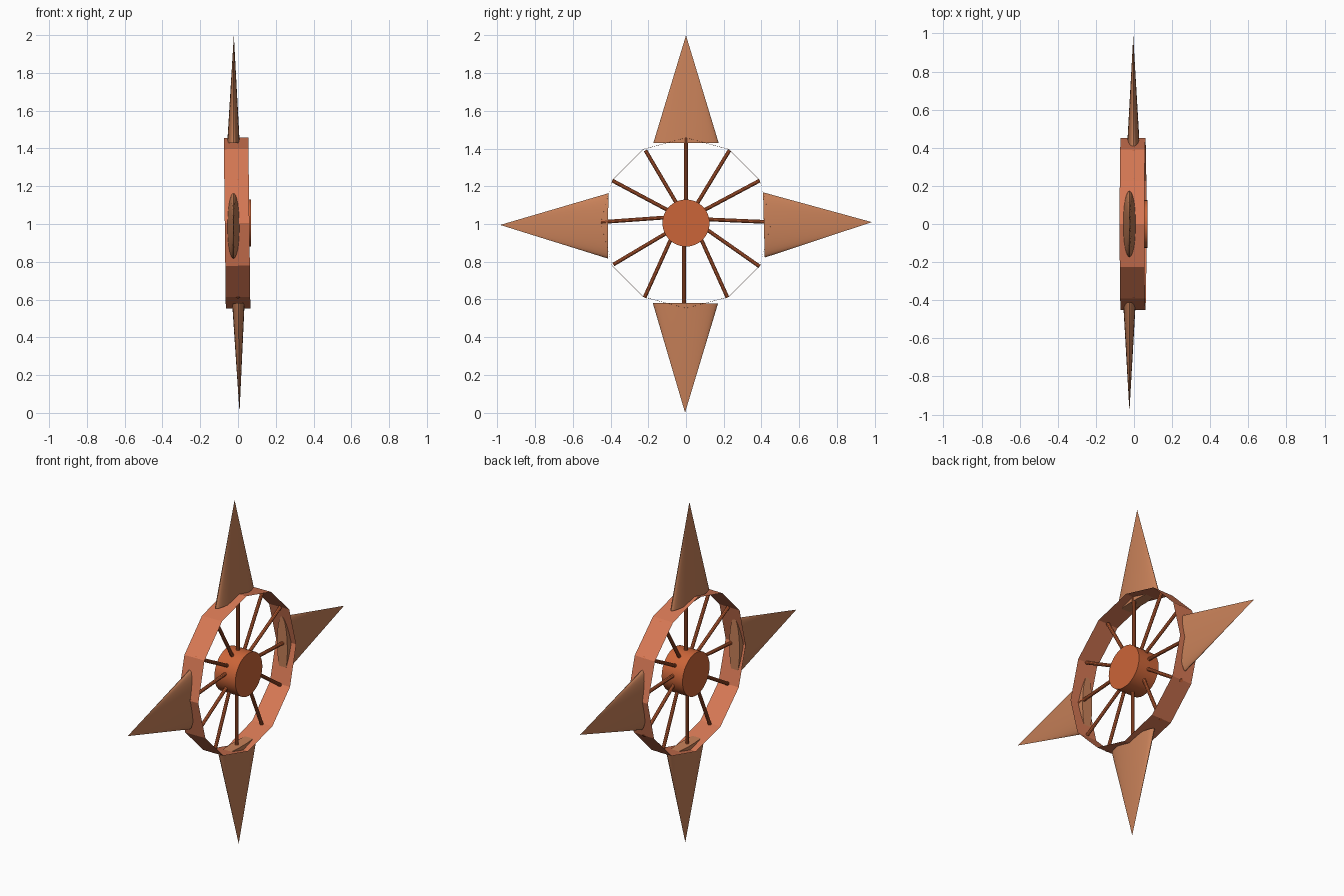
import bpy, bmesh, math
from mathutils import Vector, Matrix

if "Cube" in bpy.data.objects:
    bpy.data.objects.remove(bpy.data.objects["Cube"])

CZ = 1.005  # axle height


def material(name, rgb):
    m = bpy.data.materials.new(name)
    m.diffuse_color = (*rgb, 1)
    m.use_nodes = True
    m.node_tree.nodes["Principled BSDF"].inputs["Base Color"].default_value = m.diffuse_color
    return m


HUB = material("orange", (0.60, 0.13, 0.04))
RIM = material("salmon", (0.68, 0.19, 0.09))
SPIKE = material("tan", (0.58, 0.22, 0.10))


def solid(name, start, end, r1, r2, sides, mat, flat=1.0, smooth=True, caps=True):
    """Cylinder or cone from start to end; flat squashes it along x."""
    start, end = Vector(start), Vector(end)
    d = end - start
    bm = bmesh.new()
    bmesh.ops.create_cone(bm, cap_ends=caps, segments=sides,
                          radius1=r1, radius2=r2, depth=d.length)
    z = d.normalized()
    # local x stays on world x for parts lying in the wheel plane
    x = Vector((1, 0, 0)) if abs(z.x) < 0.5 else Vector((0, 1, 0))
    y = z.cross(x).normalized()
    x = y.cross(z)
    rot = Matrix((x, y, z)).transposed().to_4x4()
    mat4 = Matrix.Translation((start + end) / 2) @ rot @ Matrix.Diagonal((flat, 1, 1, 1))
    bm.transform(mat4)
    me = bpy.data.meshes.new(name)
    bm.to_mesh(me)
    bm.free()
    me.materials.append(mat)
    ob = bpy.data.objects.new(name, me)
    bpy.context.collection.objects.link(ob)
    if smooth:
        bpy.context.view_layer.objects.active = ob
        bpy.ops.object.select_all(action='DESELECT')
        ob.select_set(True)
        bpy.ops.object.shade_smooth_by_angle(angle=math.radians(35))
    return ob


# hub
solid("hub", (-0.065, 0, CZ), (0.07, 0, CZ), 0.125, 0.125, 32, HUB)

# rim: open twelve-sided band, slightly tilted
rim = solid("rim", (-0.07, 0, 0), (0.06, 0, 0), 0.452, 0.452, 12, RIM,
            smooth=False, caps=False)
rim.location.z = CZ
rim.rotation_euler.y = -0.012

# spokes run from inside the hub to each rim corner: (y, z) inner, (y, z) outer
spokes = [
    (0.00, 1.10, 0.00, 1.455), (0.06, 1.11, 0.23, 1.39),
    (0.09, 1.07, 0.39, 1.23), (0.10, 1.025, 0.45, 1.01),
    (0.09, 0.985, 0.39, 0.775), (0.08, 0.92, 0.22, 0.61),
    (-0.01, 0.90, -0.01, 0.555), (-0.08, 0.92, -0.22, 0.61),
    (-0.09, 0.96, -0.385, 0.785), (-0.10, 1.035, -0.45, 1.01),
    (-0.09, 1.07, -0.39, 1.23), (-0.05, 1.11, -0.215, 1.39),
]
for i, (y0, z0, y1, z1) in enumerate(spokes):
    solid(f"spoke_{i + 1}", (0, y0, z0), (0, y1, z1), 0.01, 0.01, 10, HUB)

# four flattened spikes: base point, tip
spikes = {
    "top_spike": ((-0.024, 0.0, 1.43), (-0.022, 0.0, 2.0)),
    "bottom_spike": ((0.002, -0.003, 0.58), (0.008, -0.005, 0.0)),
    "right_spike": ((-0.003, 0.413, 0.995), (-0.004, 0.985, 1.01)),
    "left_spike": ((-0.024, -0.413, 0.99), (-0.024, -0.985, 0.995)),
}
for name, (base, tip) in spikes.items():
    solid(name, base, tip, 0.173, 0.0, 32, SPIKE, flat=0.19)
